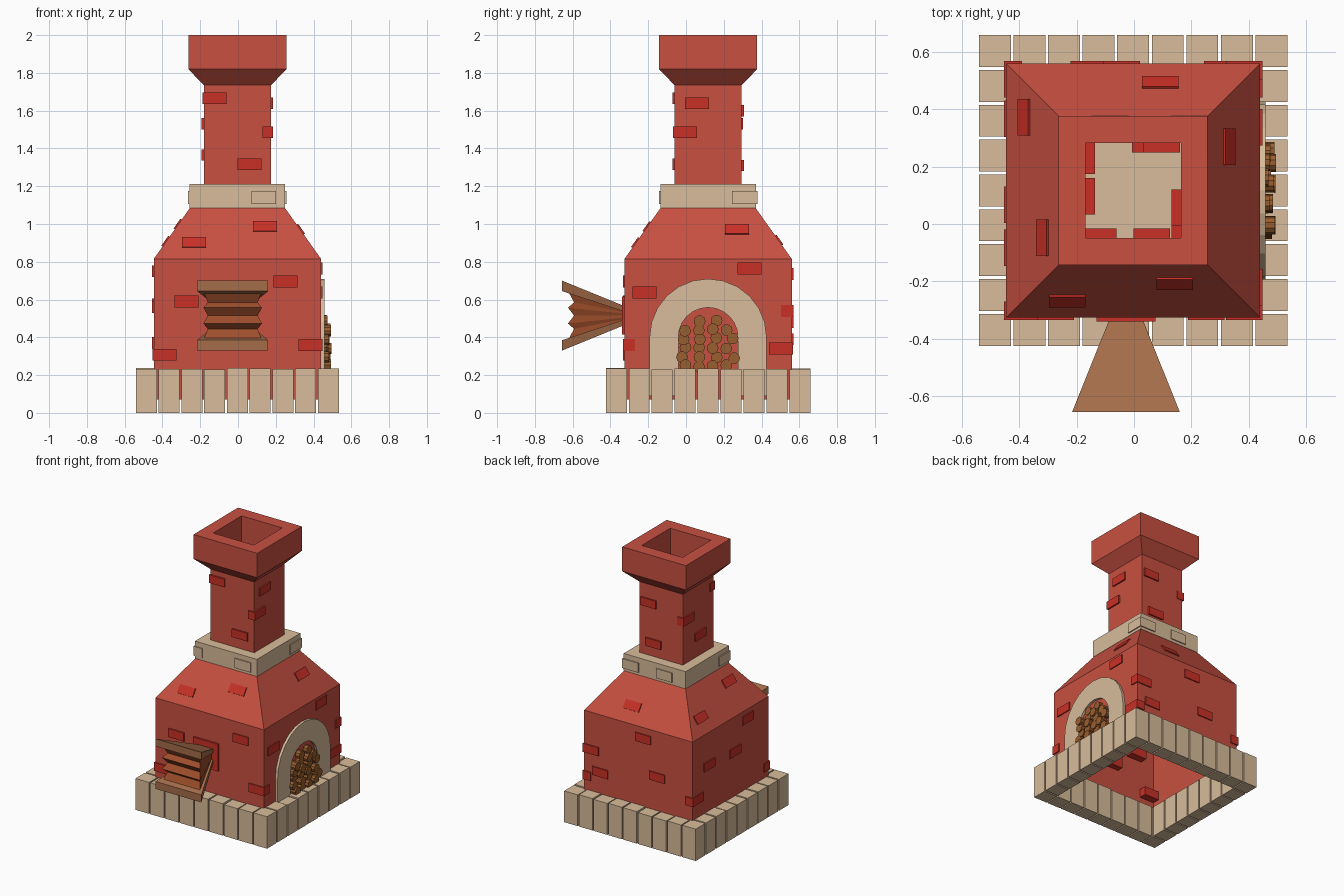
import bpy, bmesh, math, random
from mathutils import Matrix, Vector

if "Cube" in bpy.data.objects:
    bpy.data.objects.remove(bpy.data.objects["Cube"])

random.seed(4)
CX, CY = -0.003, 0.117          # centre of the brick tower


def material(name, hexcol):
    rgb = [int(hexcol[i:i + 2], 16) / 255 for i in (0, 2, 4)]
    m = bpy.data.materials.new(name)
    m.diffuse_color = [c / 12.92 if c < 0.04 else ((c + 0.055) / 1.055) ** 2.4 for c in rgb] + [1]
    m.use_nodes = True
    m.node_tree.nodes["Principled BSDF"].inputs["Base Color"].default_value = m.diffuse_color
    return m


WALL = material("wall red", "C85041")
BRICK = material("brick red", "C83026")
STONE = material("pale stone", "D8BC9B")
BOARD = material("board brown", "A56D4A")
FOLD = material("leather brown", "9E4E2B")
LOG = material("log brown", "995E2E")


def finish(name, bm, mat):
    bmesh.ops.recalc_face_normals(bm, faces=bm.faces)
    me = bpy.data.meshes.new(name)
    bm.to_mesh(me)
    bm.free()
    me.materials.append(mat)
    ob = bpy.data.objects.new(name, me)
    bpy.context.collection.objects.link(ob)
    return ob


def loft(bm, rings, closed=True, caps=False):
    """Bridge equal-length rings of points with quads."""
    vs = [[bm.verts.new(p) for p in r] for r in rings]
    n = len(vs[0])
    for a, b in zip(vs, vs[1:]):
        for i in range(n if closed else n - 1):
            j = (i + 1) % n
            bm.faces.new((a[i], a[j], b[j], b[i]))
    if caps:
        bm.faces.new(vs[0])
        bm.faces.new(vs[-1])


def square(h, z):
    return [(CX + sx * h, CY + sy * h, z) for sx, sy in ((-1, -1), (1, -1), (1, 1), (-1, 1))]


def tower(name, profile, mat, caps=False):
    bm = bmesh.new()
    loft(bm, [square(h, z) for h, z in profile], caps=caps)
    return finish(name, bm, mat)


def add_box(bm, centre, size, frame=Matrix()):
    bmesh.ops.create_cube(bm, size=1, matrix=frame @ Matrix.Translation(centre)
                          @ Matrix.Diagonal((*size, 1)))


# Tower: open-bottomed oven, stone collar, hollow chimney with flared cap
tower("oven_body", [(0.443, 0.07), (0.443, 0.815), (0.25, 1.087)], WALL)
tower("stone_collar", [(0.253, 1.085), (0.253, 1.212)], STONE, caps=True)
tower("chimney", [(0.178, 1.212), (0.178, 1.735), (0.26, 1.82), (0.26, 2.0),
                  (0.166, 2.0), (0.166, 1.212)], WALL)

# Stone kerb: ring of upright blocks, nine per side
bm = bmesh.new()
for i in range(9):
    for j in range(9):
        if i in (0, 8) or j in (0, 8):
            top = 0.235 + random.uniform(-0.005, 0.002)
            add_box(bm, (CX + (i - 4) * 0.1205, CY + (j - 4) * 0.1215, top / 2),
                    (0.111, 0.111, top))
finish("stone_kerb", bm, STONE)


# Raised bricks: per side (front, right, back, left) as (along, height)
def bricks(name, sides, offset, mat, size=(0.127, 0.064, 0.063), out=0.008, tilt=0.0):
    bm = bmesh.new()
    for k, spots in enumerate(sides):
        turn = Matrix.Translation((CX, CY, 0)) @ Matrix.Rotation(k * math.pi / 2, 4, 'Z')
        for u, z in spots:
            frame = (turn @ Matrix.Translation((u, -offset(z), z))
                     @ Matrix.Rotation(-tilt, 4, 'X'))
            add_box(bm, (0, size[1] / 2 - out, 0), size, frame)
    finish(name, bm, mat)


bricks("wall_bricks", [
    [(-0.387, 0.308), (-0.27, 0.589), (0.255, 0.695), (0.387, 0.36)],
    [(-0.337, 0.637), (0.22, 0.764), (0.387, 0.34)],
    [(-0.387, 0.54), (0.04, 0.735), (0.155, 0.48), (-0.31, 0.39)],
    [(0.2, 0.75), (-0.25, 0.575), (-0.387, 0.37), (0.05, 0.56)]],
    lambda z: 0.443, BRICK)
bricks("shoulder_bricks", [
    [(-0.23, 0.9), (0.145, 0.985)], [(0.153, 0.97)],
    [(-0.095, 0.913)], [(-0.255, 0.907), (0.165, 0.998)]],
    lambda z: 0.443 - (z - 0.815) * 0.71, BRICK, tilt=math.atan(0.71), size=(0.127, 0.03, 0.063))
bricks("chimney_bricks", [
    [(-0.122, 1.666), (0.065, 1.316)], [(-0.06, 1.64), (-0.123, 1.485)],
    [(-0.1, 1.6), (-0.06, 1.31)], [(-0.12, 1.53), (0.02, 1.365)]],
    lambda z: 0.178, BRICK, size=(0.127, 0.056, 0.06), out=0.011)
bricks("collar_blocks", [
    [(0.14, 1.14)], [(0.192, 1.14)], [(-0.195, 1.14), (0.08, 1.14)], [(0.195, 1.14)]],
    lambda z: 0.253, STONE, size=(0.13, 0.07, 0.07))

# Stone arch around the oven mouth on the right side
bm = bmesh.new()


def arch_ring(r, x):
    pts = [(x, CY - r, 0.09)]
    for i in range(13):
        a = math.pi * (1 - i / 12)
        pts.append((x, CY + r * math.cos(a), 0.4 + r * math.sin(a)))
    return pts + [(x, CY + r, 0.09)]


inner, outer = (0.158, 0.31)
loft(bm, [arch_ring(inner, 0.43), arch_ring(inner, 0.458), arch_ring(outer, 0.458),
          arch_ring(outer, 0.43)], closed=False)
finish("oven_arch", bm, STONE)

# Stacked firewood in the mouth
bm = bmesh.new()
rows = [(0.247, 4, 0.108), (0.297, 4, 0.138), (0.345, 4, 0.108),
        (0.393, 4, 0.13), (0.441, 4, 0.11), (0.486, 2, 0.045)]
for r, (z, n, half) in enumerate(rows):
    for i in range(n):
        y = CY - 0.012 + half * (2 * i / (n - 1) - 1) + (0.012 if r % 2 else 0)
        x1 = random.uniform(0.468, 0.495)
        m = (Matrix.Translation(((x1 + 0.42) / 2, y, z + random.uniform(-0.008, 0.008)))
             @ Matrix.Rotation(math.pi / 2, 4, 'Y'))
        bmesh.ops.create_cone(bm, cap_ends=True, segments=10, radius1=0.031, radius2=0.031,
                              depth=x1 - 0.42, matrix=m)
finish("firewood", bm, LOG)

# Bellows: mounting plate, two tapered boards, pleated leather
BX, BZ = -0.028, 0.515
bm = bmesh.new()
add_box(bm, (BX, -0.31, BZ), (0.205, 0.06, 0.2))
finish("bellows_plate", bm, BRICK)

for name, s in (("bellows_top_board", 1), ("bellows_bottom_board", -1)):
    bm = bmesh.new()
    loft(bm, [[(BX - w, y, BZ + s * a), (BX + w, y, BZ + s * a),
               (BX + w, y, BZ + s * b), (BX - w, y, BZ + s * b)]
              for w, y, a, b in ((0.188, -0.656, 0.13, 0.185), (0.055, -0.325, 0.02, 0.05))],
         caps=True)
    finish(name, bm, BOARD)

pleats = [(0.13, 1), (0.07, 0), (0.042, 1), (0, 0), (-0.042, 1), (-0.07, 0), (-0.13, 1)]
bm = bmesh.new()
rings = []
for dz, ridge in pleats:
    w, y = (0.155, -0.625) if ridge else (0.132, -0.592)
    tip = BZ + dz * 0.25
    rings.append([(BX - 0.045, -0.325, tip), (BX - w, y, BZ + dz),
                  (BX + w, y, BZ + dz), (BX + 0.045, -0.325, tip)])
loft(bm, rings, closed=False)
finish("bellows_leather", bm, FOLD)
